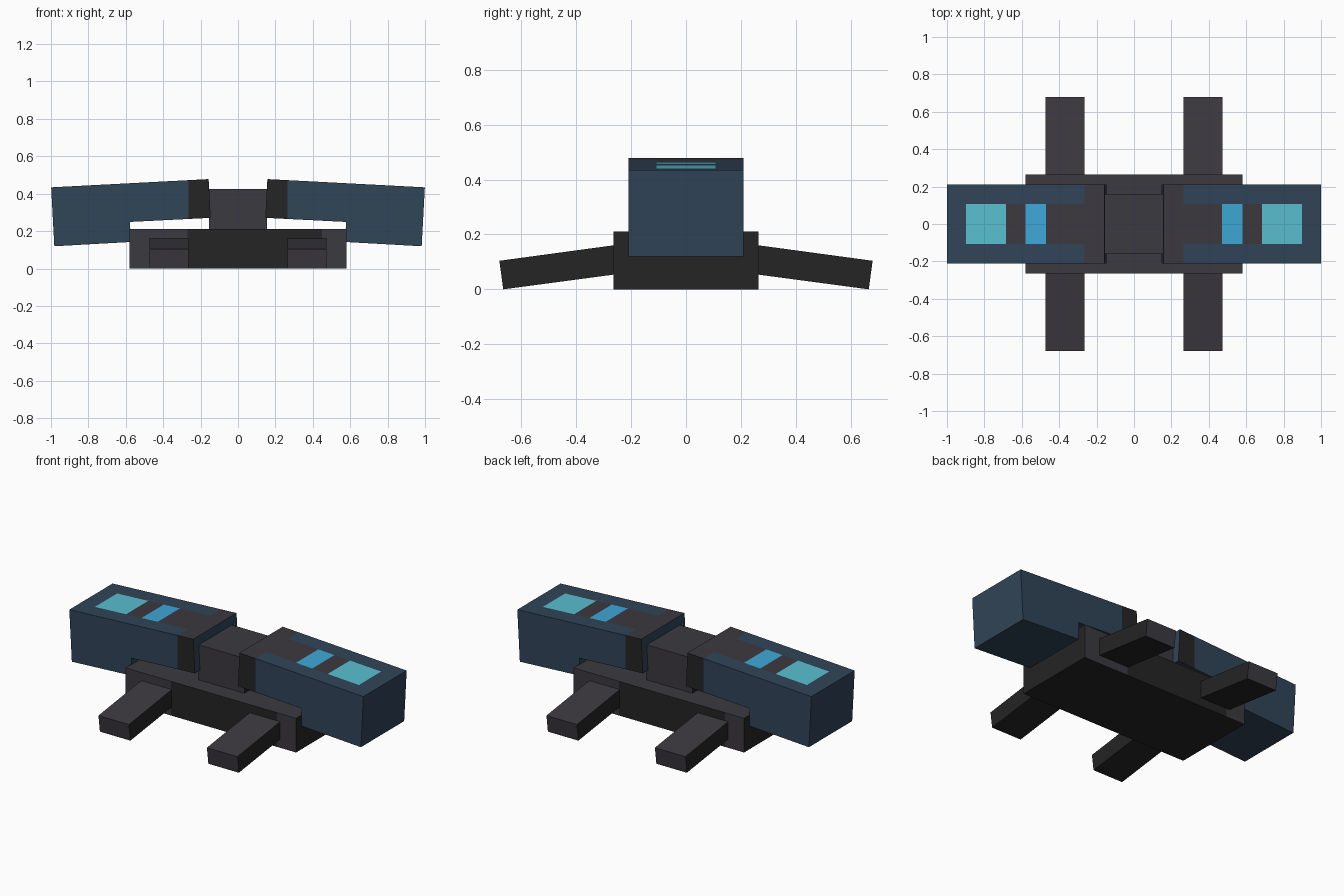
import bpy, bmesh
from mathutils import Vector

if "Cube" in bpy.data.objects:
    bpy.data.objects.remove(bpy.data.objects["Cube"])


def material(name, rgb):
    m = bpy.data.materials.new(name)
    m.diffuse_color = (*rgb, 1)
    m.use_nodes = True
    m.node_tree.nodes["Principled BSDF"].inputs["Base Color"].default_value = m.diffuse_color
    return m


MATS = [material("navy", (0.030, 0.058, 0.097)),
        material("charcoal", (0.044, 0.041, 0.050)),
        material("black", (0.018, 0.018, 0.018)),
        material("pale_cyan", (0.10, 0.52, 0.63)),
        material("bright_blue", (0.048, 0.39, 0.68))]
NAVY, CHARCOAL, BLACK, CYAN, BLUE = range(5)


def extrude(name, profile, depth, rule, cuts=()):
    """Extrude a closed 3D outline, slice it along planes, colour faces by rule."""
    bm = bmesh.new()
    face = bm.faces.new([bm.verts.new(p) for p in profile])
    ext = bmesh.ops.extrude_face_region(bm, geom=[face])
    verts = [v for v in ext["geom"] if isinstance(v, bmesh.types.BMVert)]
    bmesh.ops.translate(bm, verts=verts, vec=depth)
    for co, no in cuts:
        geom = bm.verts[:] + bm.edges[:] + bm.faces[:]
        bmesh.ops.bisect_plane(bm, geom=geom, plane_co=co, plane_no=no)
    bmesh.ops.recalc_face_normals(bm, faces=bm.faces)
    bm.normal_update()
    for f in bm.faces:
        f.material_index = rule(f.calc_center_median(), f.normal)
    me = bpy.data.meshes.new(name)
    bm.to_mesh(me)
    bm.free()
    for m in MATS:
        me.materials.append(m)
    ob = bpy.data.objects.new(name, me)
    bpy.context.collection.objects.link(ob)
    return ob


def box(name, x, y, z0, z1, rule, cuts=()):
    outline = [(-x, -y, z0), (x, -y, z0), (x, -y, z1), (-x, -y, z1)]
    return extrude(name, outline, (0, 2 * y, 0), rule, cuts)


def base_colour(c, n):
    if n.z > 0.5:
        return CHARCOAL
    if abs(n.y) > 0.5:
        side = c.x * (1 if n.y < 0 else -1)
        return CHARCOAL if side < -0.27 or side > 0.45 else BLACK
    return BLACK


def block_colour(c, n):
    return BLACK if abs(n.x) > 0.5 or n.z < -0.5 else CHARCOAL


def pod_colour(c, n):
    x = abs(c.x)
    if n.z > 0.5:
        if x < 0.265:
            return CHARCOAL
        if abs(c.y) > 0.108 or x > 0.897:
            return NAVY
        if x > 0.685:
            return CYAN
        return BLUE if 0.47 < x < 0.58 else CHARCOAL
    return BLACK if abs(n.y) > 0.5 and x < 0.265 else NAVY


# Base slab and central block
box("base", 0.58, 0.265, 0.0, 0.21, base_colour,
    [((s, 0, 0), (1, 0, 0)) for s in (-0.45, -0.27, 0.27, 0.45)])
box("center_block", 0.155, 0.16, 0.20, 0.425, block_colour)

# Stepped pods, tilted outward, with inset top panels
POD = [(0.157, 0.478), (0.999, 0.434), (0.982, 0.119),
       (0.572, 0.142), (0.578, 0.249), (0.146, 0.271)]
for side, label in ((1, "right"), (-1, "left")):
    cuts = [((side * x, 0, 0), (1, 0, 0)) for x in (0.265, 0.47, 0.58, 0.685, 0.897)]
    cuts += [((0, y, 0), (0, 1, 0)) for y in (-0.108, 0.108)]
    extrude(label + "_pod", [(side * x, -0.21, z) for x, z in POD],
            (0, 0.42, 0), pod_colour, cuts)

# Four sloping legs
LEG = [(0.20, 0.169), (0.68, 0.104), (0.666, 0.0), (0.20, 0.062)]
for sx, lx in ((1, "right"), (-1, "left")):
    for sy, ly in ((1, "back"), (-1, "front")):
        extrude(f"{ly}_{lx}_leg", [(sx * 0.265, sy * y, z) for y, z in LEG],
                (sx * 0.207, 0, 0), block_colour)
